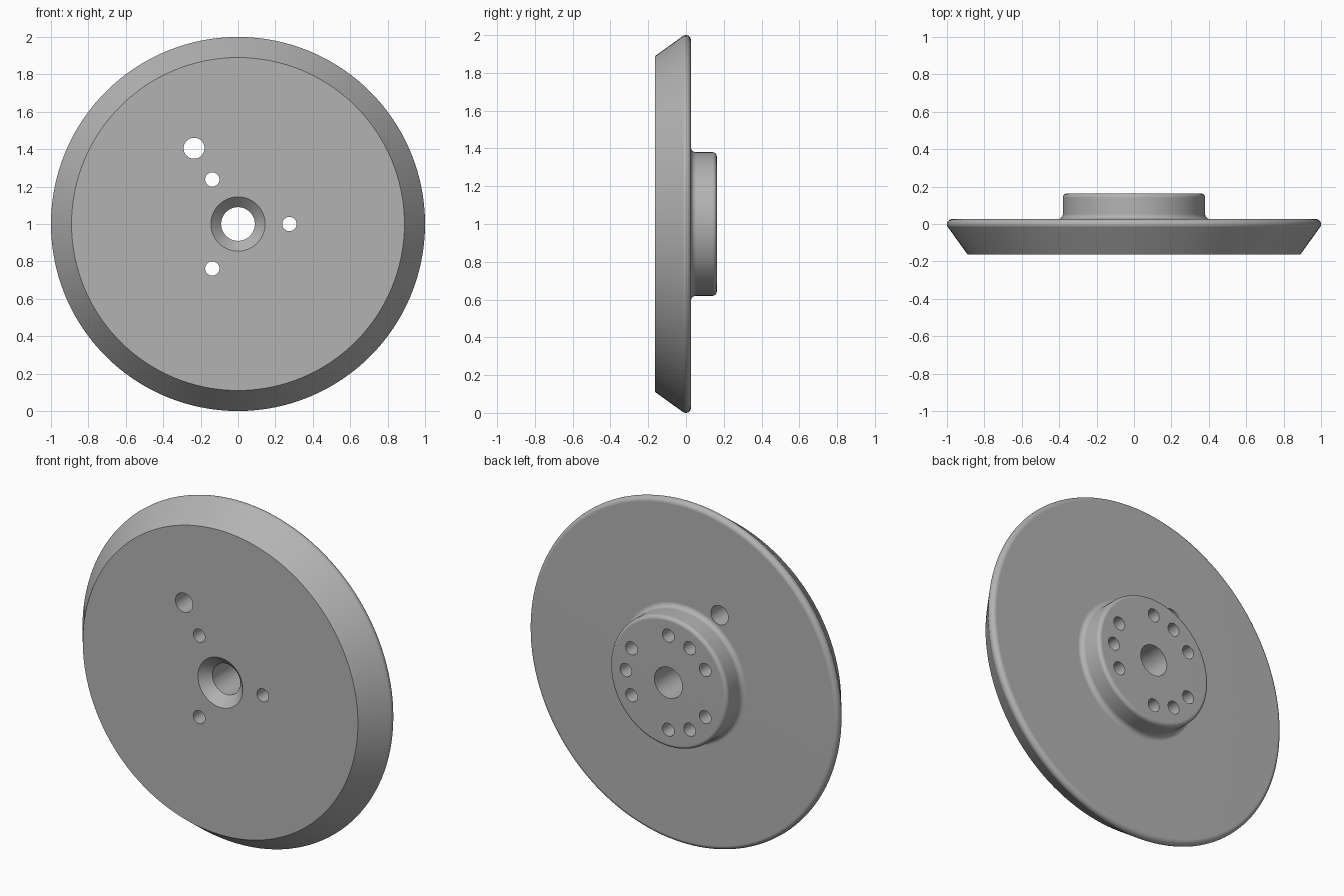
import bpy, bmesh
from math import cos, sin, pi, radians
from mathutils import Matrix, Vector

cube = bpy.data.objects.get("Cube")
if cube:
    bpy.data.objects.remove(cube, do_unlink=True)

FRONT, BACK, HUB = -0.163, 0.026, 0.163   # y of the main flat faces
AXIS_Z = 1.0

metal = bpy.data.materials.new("machined_grey")
metal.use_nodes = True
metal.diffuse_color = (0.45, 0.45, 0.45, 1)
metal.node_tree.nodes["Principled BSDF"].inputs["Base Color"].default_value = (0.45, 0.45, 0.45, 1)


def arc(cr, cy, radius, start, end, steps=8):
    """Rounded corner in the (radius, y) plane."""
    angles = [radians(start + (end - start) * i / steps) for i in range(steps + 1)]
    return [(cr + radius * cos(a), cy + radius * sin(a)) for a in angles]


def make_object(name, bm):
    bmesh.ops.recalc_face_normals(bm, faces=bm.faces)
    mesh = bpy.data.meshes.new(name)
    bm.to_mesh(mesh)
    bm.free()
    mesh.materials.append(metal)
    obj = bpy.data.objects.new(name, mesh)
    bpy.context.collection.objects.link(obj)
    return obj


# Disc, hub, countersink and bore as one turned section
rim, hub_round, hub_fillet = 0.027, 0.022, 0.028
profile = [(0.09, FRONT + 0.055), (0.145, FRONT), (0.89, FRONT)]
profile += arc(1 - rim, BACK - rim, rim, -35, 90)
profile += arc(0.38 + hub_fillet, BACK + hub_fillet, hub_fillet, 270, 180)
profile += arc(0.38 - hub_round, HUB - hub_round, hub_round, 0, 90)
profile += [(0.09, HUB)]

bm = bmesh.new()
verts = [bm.verts.new((r, y, AXIS_Z)) for r, y in profile]
edges = [bm.edges.new((v, verts[i - 1])) for i, v in enumerate(verts)]
bmesh.ops.spin(bm, geom=verts + edges, cent=(0, 0, AXIS_Z), axis=(0, 1, 0),
               angle=2 * pi, steps=128, use_merge=True)
bmesh.ops.remove_doubles(bm, verts=bm.verts, dist=1e-5)
flange = make_object("hubbed_disc", bm)

# Drilled holes: three through bolts, each flanked by two blind ones, and one pin hole
cutters = bmesh.new()


def drill(x, z, radius, y0, y1):
    place = Matrix.Translation(Vector((x, (y0 + y1) / 2, AXIS_Z + z))) @ Matrix.Rotation(pi / 2, 4, 'X')
    bmesh.ops.create_cone(cutters, cap_ends=True, segments=40, radius1=radius,
                          radius2=radius, depth=y1 - y0, matrix=place)


for group in (0, 120, 240):
    for offset in (-30, 0, 30):
        a = radians(group + offset)
        bottom = -0.3 if offset == 0 else -0.04
        drill(0.275 * cos(a), 0.275 * sin(a), 0.038, bottom, 0.3)
drill(-0.235, 0.405, 0.056, -0.3, 0.3)
cutter = make_object("hole_cutters", cutters)
cutter.hide_render = True

cut = flange.modifiers.new("holes", 'BOOLEAN')
cut.operation = 'DIFFERENCE'
cut.solver = 'EXACT'
cut.object = cutter

bpy.ops.object.select_all(action='DESELECT')
flange.select_set(True)
bpy.context.view_layer.objects.active = flange
bpy.ops.object.modifier_apply(modifier=cut.name)
bpy.data.objects.remove(cutter, do_unlink=True)

# Smooth rounds with crisp edges and level flat faces
bpy.ops.object.shade_smooth_by_angle(angle=radians(28))
level = flange.modifiers.new("level_flats", 'WEIGHTED_NORMAL')
level.keep_sharp = True
